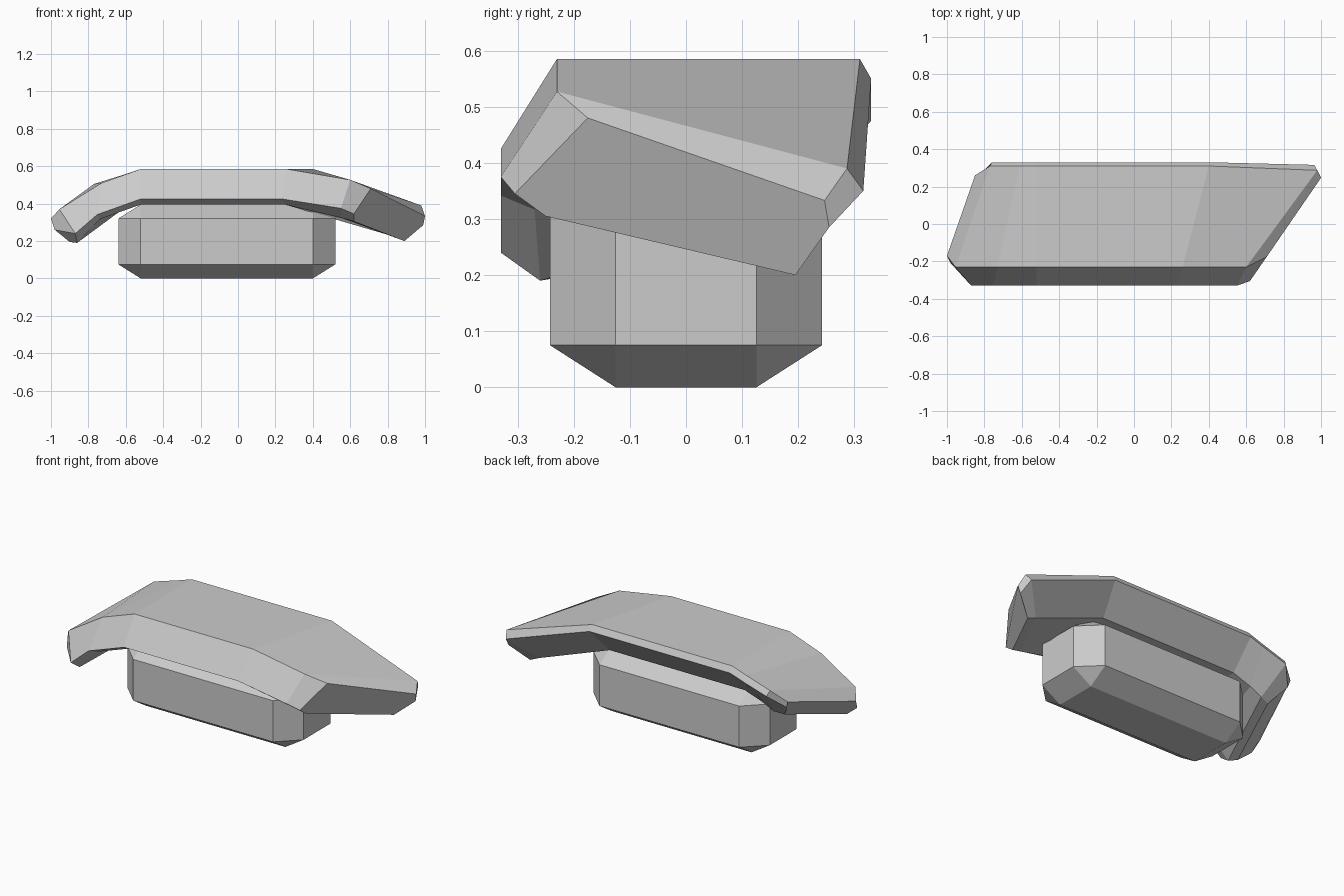
import bpy, bmesh

if "Cube" in bpy.data.objects:
    bpy.data.objects.remove(bpy.data.objects["Cube"])


def make_object(name, bm):
    bmesh.ops.recalc_face_normals(bm, faces=bm.faces)
    mesh = bpy.data.meshes.new(name)
    bm.to_mesh(mesh)
    bm.free()
    obj = bpy.data.objects.new(name, mesh)
    bpy.context.collection.objects.link(obj)
    return obj


# Base block: hull of three slabs gives a box with all edges chamfered
def chamfered_block(name, center, half, cut):
    bm = bmesh.new()
    for axis in range(3):
        size = [half[i] - (0 if i == axis else cut[i]) for i in range(3)]
        for sx in (-1, 1):
            for sy in (-1, 1):
                for sz in (-1, 1):
                    s = (sx, sy, sz)
                    bm.verts.new([center[i] + s[i] * size[i] for i in range(3)])
    bmesh.ops.convex_hull(bm, input=bm.verts)
    bmesh.ops.dissolve_limit(bm, angle_limit=0.02, verts=bm.verts, edges=bm.edges)
    return make_object(name, bm)


chamfered_block("base_block", (-0.06, 0, 0.1975), (0.58, 0.2425, 0.1975),
                (0.12, 0.117, 0.075))

# Curved slab: six-sided slanted section (y, drop below the top)
PROFILE = [(-0.23, 0), (-0.33, 0.16), (-0.27, 0.19),
           (0.19, 0.19), (0.33, 0.035), (0.31, 0)]


def station(x_front, x_back, z_front, z_back):
    ring = []
    for y, drop in PROFILE:
        t = (y + 0.23) / 0.54
        ring.append((x_front + (x_back - x_front) * t, y,
                     z_front + (z_back - z_front) * t - drop))
    return ring


left_tip = [(-1.0, -0.17, 0.32), (-0.98, -0.21, 0.26), (-0.9, -0.23, 0.195),
            (-0.77, 0.17, 0.31), (-0.84, 0.25, 0.40), (-0.85, 0.26, 0.44)]
left_end = [(-0.955, -0.23, 0.37), (-0.87, -0.33, 0.24), (-0.86, -0.26, 0.19),
            (-0.71, 0.19, 0.32), (-0.76, 0.33, 0.475), (-0.77, 0.31, 0.505)]
right_end = [(0.60, -0.23, 0.527), (0.55, -0.33, 0.375), (0.55, -0.26, 0.325),
             (0.83, 0.19, 0.225), (0.965, 0.316, 0.35), (0.98, 0.287, 0.39)]
right_tip = [(0.71, -0.175, 0.48), (0.62, -0.305, 0.345), (0.62, -0.25, 0.305),
             (0.89, 0.195, 0.2), (0.99, 0.255, 0.285), (1.0, 0.247, 0.333)]

rings = [left_tip, left_end, station(-0.73, -0.61, 0.51, 0.555),
         station(-0.52, -0.52, 0.585, 0.585), station(0.26, 0.40, 0.585, 0.585),
         right_end, right_tip]

bm = bmesh.new()
loft = [[bm.verts.new(p) for p in ring] for ring in rings]
for a, b in zip(loft, loft[1:]):
    for i in range(6):
        j = (i + 1) % 6
        bm.faces.new((a[i], a[j], b[j], b[i]))
bm.faces.new(loft[0])
bm.faces.new(loft[-1])
make_object("curved_top_slab", bm)
